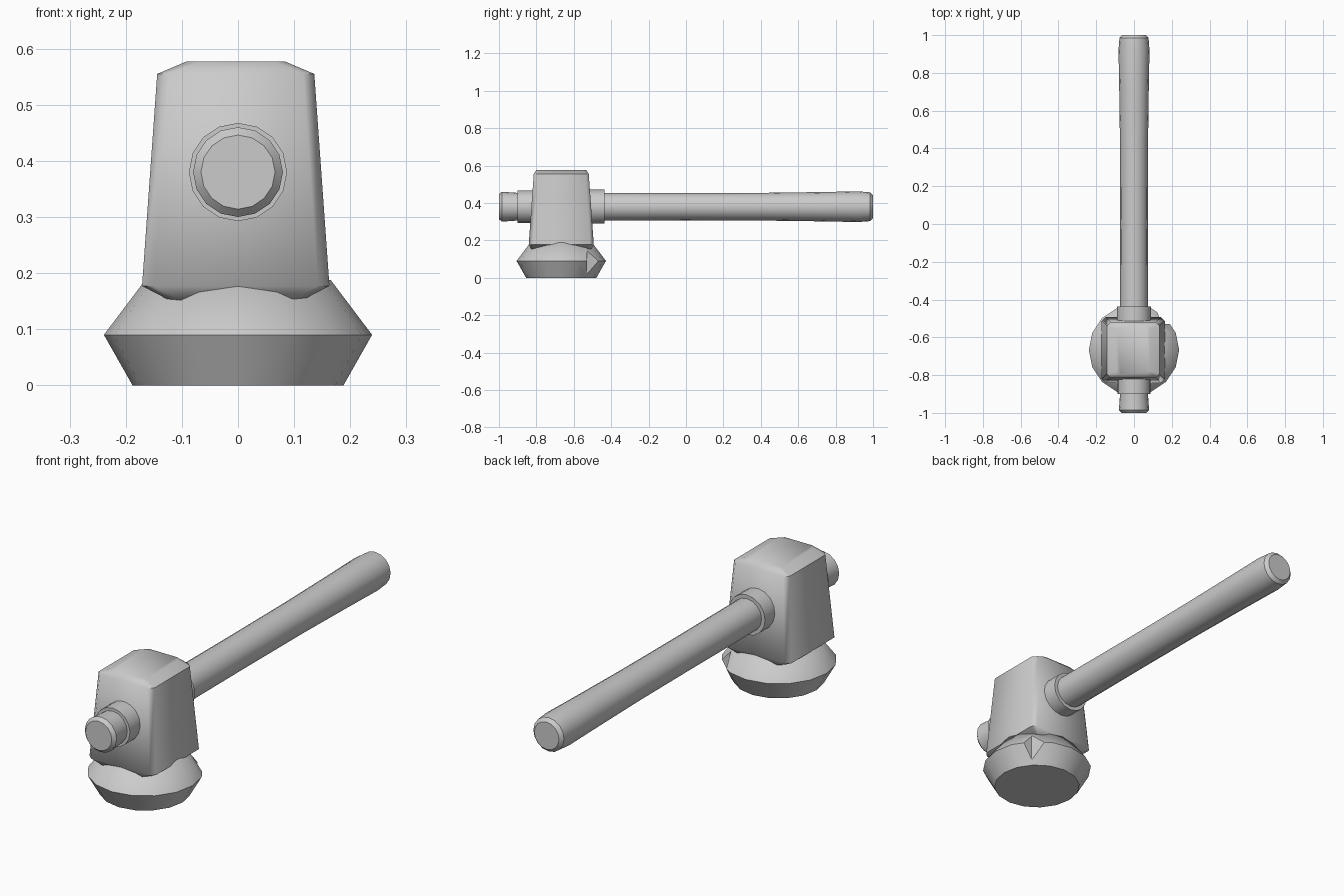
import bpy, bmesh, math
from mathutils import Vector

if "Cube" in bpy.data.objects:
    bpy.data.objects.remove(bpy.data.objects["Cube"])

HEAD_Y = -0.667
HANDLE_Z = 0.38


def loft(name, rings, angle=35):
    """Skin a stack of equal-length point rings and cap both ends."""
    bm = bmesh.new()
    loops = [[bm.verts.new(p) for p in ring] for ring in rings]
    n = len(loops[0])
    for a, b in zip(loops, loops[1:]):
        for i in range(n):
            j = (i + 1) % n
            bm.faces.new((a[i], a[j], b[j], b[i]))
    bm.faces.new(loops[0])
    bm.faces.new(loops[-1])
    bmesh.ops.recalc_face_normals(bm, faces=bm.faces[:])
    mesh = bpy.data.meshes.new(name)
    bm.to_mesh(mesh)
    bm.free()
    ob = bpy.data.objects.new(name, mesh)
    bpy.context.collection.objects.link(ob)
    bpy.ops.object.select_all(action='DESELECT')
    ob.select_set(True)
    bpy.context.view_layer.objects.active = ob
    bpy.ops.object.shade_smooth_by_angle(angle=math.radians(angle))
    return ob


def circle(r, n=16):
    return [(r * math.cos(2 * math.pi * i / n), r * math.sin(2 * math.pi * i / n)) for i in range(n)]


def lathe_y(name, profile):
    """Round part along the handle axis from (y, radius) pairs."""
    return loft(name, [[(x, y, HANDLE_Z + z) for x, z in circle(r)] for y, r in profile])


def chamfered_rect(hx, hy, z, c):
    pts = [(hx, hy - c), (hx - c, hy), (-hx + c, hy), (-hx, hy - c),
           (-hx, -hy + c), (-hx + c, -hy), (hx - c, -hy), (hx, -hy + c)]
    return [Vector((x - 0.004, HEAD_Y + y, z)) for x, y in pts]


# Handle with flared grip and flared front stub
lathe_y("handle", [(-1.0, 0.066), (-0.985, 0.08), (-0.90, 0.074), (-0.44, 0.074), (0.0, 0.073),
                   (0.4, 0.074), (0.7, 0.078), (0.92, 0.082), (0.985, 0.077), (1.0, 0.062)])

# Collars either side of the head
lathe_y("front_collar", [(-0.90, 0.0875), (-0.80, 0.0875)])
lathe_y("back_collar", [(-0.54, 0.091), (-0.437, 0.091)])

# Tapered block head
loft("hammer_head", [chamfered_rect(0.115, 0.158, 0.15, 0.02),
                     chamfered_rect(0.167, 0.174, 0.177, 0.02),
                     chamfered_rect(0.140, 0.147, 0.555, 0.02),
                     chamfered_rect(0.088, 0.133, 0.577, 0.02)], 50)

# Striking face: double-tapered disc
face = loft("striking_face", [[(x, HEAD_Y + y, z) for x, y in circle(r)]
                              for r, z in [(0.188, 0.0), (0.239, 0.09), (0.165, 0.188)]], 80)

# Wedge-shaped chip broken out of the disc rim
wedge = [(0.145, -0.53), (0.30, -0.53), (0.30, -0.36), (0.14, -0.36), (0.125, -0.47)]
cutter = loft("chip_cutter", [[(x, y, z) for x, y in wedge] for z in (-0.1, 0.3)])
cutter.hide_render = True
cutter.hide_set(True)
mod = face.modifiers.new("chip", 'BOOLEAN')
mod.operation = 'DIFFERENCE'
mod.object = cutter
mod.solver = 'EXACT'
# Keep the chip edges crisp by moving the boolean ahead of edge shading
bpy.context.view_layer.objects.active = face
bpy.ops.object.modifier_apply(modifier=mod.name)
bpy.data.objects.remove(cutter, do_unlink=True)
face.select_set(True)
bpy.ops.object.select_all(action='DESELECT')
face.select_set(True)
bpy.ops.object.shade_smooth_by_angle(angle=math.radians(60))
